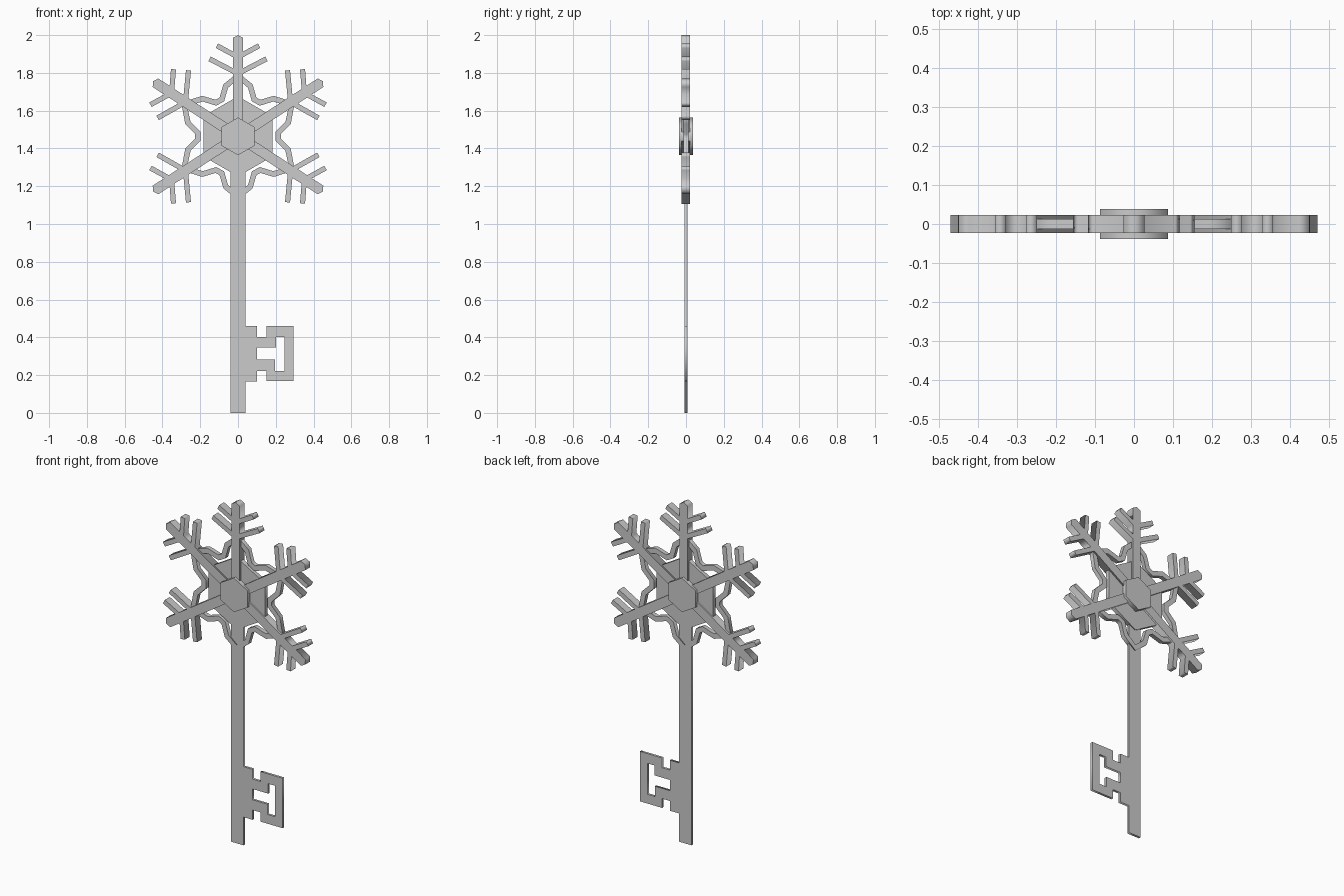
import bpy
from math import sin, cos, pi, radians

if "Cube" in bpy.data.objects:
    bpy.data.objects.remove(bpy.data.objects["Cube"])

CENTRE_Z = 1.464  # middle of the snowflake


def plate(name, outlines, half):
    """Flat plate in the XZ plane; outlines after the first are holes."""
    cu = bpy.data.curves.new(name, 'CURVE')
    cu.dimensions = '2D'
    cu.fill_mode = 'BOTH'
    cu.extrude = half
    for pts in outlines:
        sp = cu.splines.new('POLY')
        sp.points.add(len(pts) - 1)
        for p, (x, z) in zip(sp.points, pts):
            p.co = (x, z, 0, 1)
        sp.use_cyclic_u = True
    tmp = bpy.data.objects.new(name + "_curve", cu)
    bpy.context.collection.objects.link(tmp)
    bpy.context.view_layer.update()
    dg = bpy.context.evaluated_depsgraph_get()
    mesh = bpy.data.meshes.new_from_object(tmp.evaluated_get(dg))
    bpy.data.objects.remove(tmp)
    mesh.name = name
    ob = bpy.data.objects.new(name, mesh)
    ob.rotation_euler = (pi / 2, 0, 0)
    bpy.context.collection.objects.link(ob)
    return ob


def turned(pts, deg):
    """Turn (sideways, outward) points clockwise from straight up."""
    a = radians(deg)
    return [(t * cos(a) + r * sin(a), CENTRE_Z - t * sin(a) + r * cos(a)) for t, r in pts]


def mirrored(half):
    """Close a right-hand half outline with its mirror image."""
    return half + [(-x, z) for x, z in reversed(half) if x > 0]


def hexagon(radius):
    return turned([(radius * sin(i * pi / 3), radius * cos(i * pi / 3)) for i in range(6)], 0)


# Shaft with the toothed bit, and the slot in the bit
shaft = [(-.04, 0), (.04, 0), (.04, .165), (.1, .165), (.1, .222), (.15, .222), (.15, .168),
         (.294, .168), (.294, .46), (.15, .46), (.15, .403), (.1, .403), (.1, .46),
         (.04, .46), (.04, 1.32), (-.04, 1.32)]
slot = [(.1, .282), (.197, .282), (.197, .222), (.245, .222), (.245, .403),
        (.2, .403), (.2, .345), (.1, .345)]
plate("shaft_and_bit", [shaft, slot], .007)

# Hub plate and raised centre
plate("hub_plate", [hexagon(.212)], .0125)
plate("hub_centre", [hexagon(.1)], .038)

# Five branched arms; the shaft takes the place of the sixth
arm = mirrored([(.027, .05), (.027, .331), (.156, .398), (.144, .422), (.027, .361),
                (.027, .419), (.118, .468), (.106, .492), (.027, .449), (.027, .521),
                (0, .536)])
for i, deg in enumerate((0, 57, 123, -123, -57)):
    plate(f"arm_{i + 1}", [turned(arm, deg)], .0225)

# Kinked links between neighbouring arms
outer = [(.012, .227), (.064, .279), (.16, .297)]
inner = [(.16, .269), (.076, .251), (.024, .198)]
link = mirrored(outer + inner)
for i, deg in enumerate((28.5, 90, 151.5, -151.5, -90, -28.5)):
    plate(f"link_{i + 1}", [turned(link, deg)], .0125)
